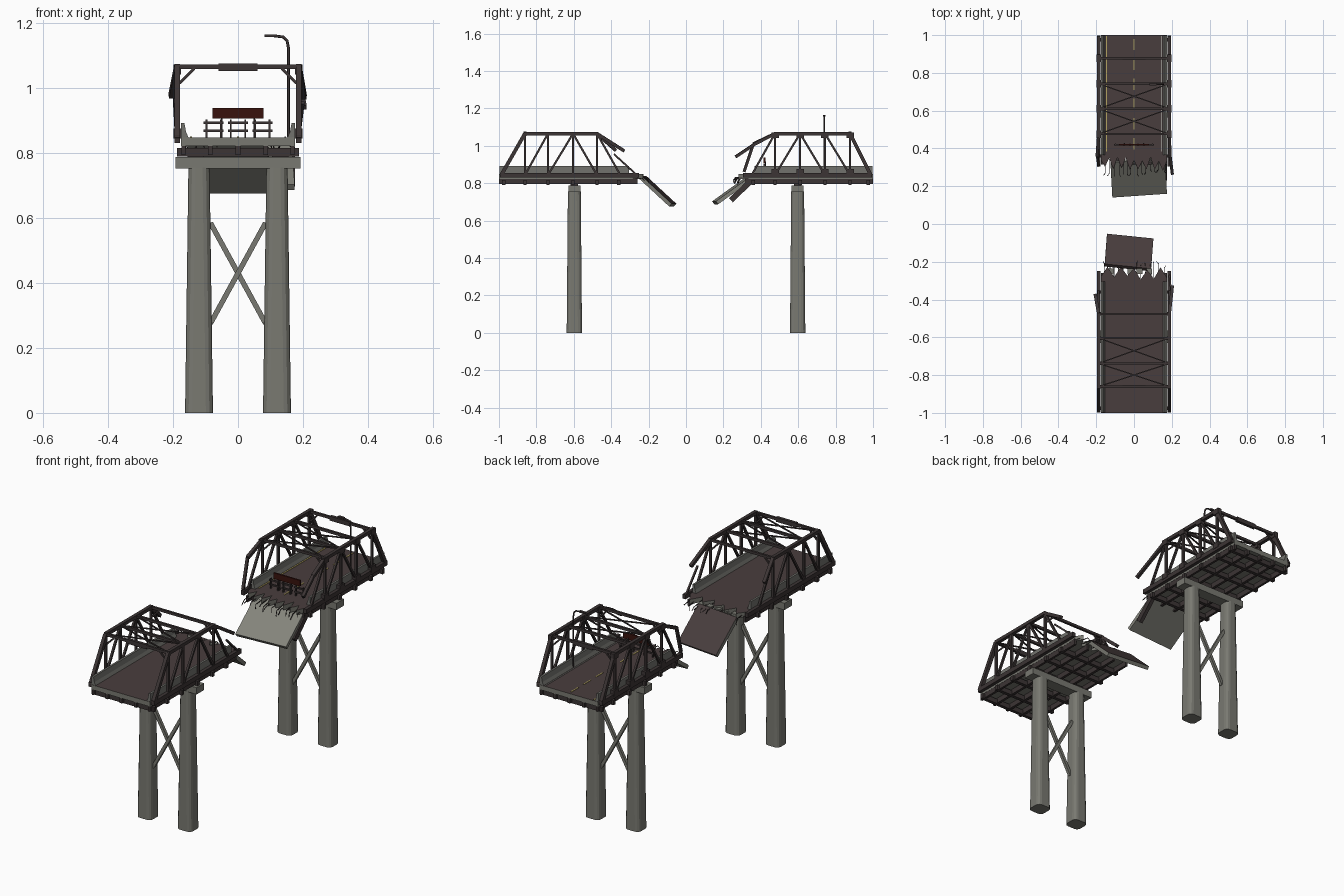
import bpy, bmesh, math, random
from mathutils import Vector, Matrix

if "Cube" in bpy.data.objects:
    bpy.data.objects.remove(bpy.data.objects["Cube"])
random.seed(4)

def mat(name, c):
    m = bpy.data.materials.new(name)
    m.diffuse_color = (*c, 1)
    m.use_nodes = True
    m.node_tree.nodes["Principled BSDF"].inputs["Base Color"].default_value = m.diffuse_color
    return m

STEEL = mat("dark_steel", (0.045, 0.035, 0.035))
ASPHALT = mat("asphalt", (0.066, 0.048, 0.048))
CONCRETE = mat("concrete", (0.19, 0.19, 0.165))
BARRIER = mat("barrier_concrete", (0.17, 0.17, 0.155))
SLAB = mat("broken_concrete", (0.23, 0.23, 0.2))
RED = mat("burnt_red", (0.04, 0.006, 0.004))
YELLOW = mat("road_yellow", (0.45, 0.37, 0.12))
WHITE = mat("faded_white", (0.28, 0.27, 0.25))

def make(name, bm, *mats):
    bmesh.ops.recalc_face_normals(bm, faces=bm.faces)
    me = bpy.data.meshes.new(name)
    bm.to_mesh(me)
    bm.free()
    for m in mats:
        me.materials.append(m)
    ob = bpy.data.objects.new(name, me)
    bpy.context.collection.objects.link(ob)
    return ob

def add_box(bm, c, s):
    M = Matrix.Translation(c) @ Matrix.Diagonal((*s, 1))
    return bmesh.ops.create_cube(bm, size=1, matrix=M)["verts"]

def add_beam(bm, a, b, w=0.016, h=None):
    a, b = Vector(a), Vector(b)
    d = b - a
    M = Matrix.Translation((a + b) / 2) @ d.to_track_quat('Y', 'Z').to_matrix().to_4x4()
    bmesh.ops.create_cube(bm, size=1, matrix=M @ Matrix.Diagonal((w, d.length, h or w, 1)))

def boxes(name, m, items):
    bm = bmesh.new()
    for c, s in items:
        add_box(bm, c, s)
    return make(name, bm, m)

def beams(name, m, items):
    bm = bmesh.new()
    for it in items:
        add_beam(bm, *it)
    return make(name, bm, m)

def prism(name, pts, vec, *mats):
    bm = bmesh.new()
    f = bm.faces.new([bm.verts.new(p) for p in pts])
    r = bmesh.ops.extrude_face_region(bm, geom=[f])
    bmesh.ops.translate(bm, vec=vec, verts=[v for v in r["geom"] if isinstance(v, bmesh.types.BMVert)])
    return make(name, bm, *mats)

def top_faces(ob, idx):
    for p in ob.data.polygons:
        if p.normal.z > 0.5:
            p.material_index = idx

XT, ZB, ZT = 0.187, 0.843, 1.065   # truss plane, bottom and top chord heights

def build_half(s, tag, edge, zig, nodes, n_teeth, xb):
    inner = nodes[0]
    # deck slab with a torn edge
    pts = [(0.175, s, 0.822), (-0.175, s, 0.822)]
    for i in range(n_teeth + 1):
        t = zig * (0.1 if i % 2 else 0.9) + random.uniform(-.012, .012)
        pts.append((-0.175 + 0.35 * i / n_teeth, s * (edge + t), 0.822))
    deck = prism(tag + "_deck", pts, (0, 0, 0.026), CONCRETE, ASPHALT)
    top_faces(deck, 1)
    # bent reinforcing bars
    bars = []
    for i in range(14):
        x = -0.155 + 0.31 * i / 13 + random.uniform(-.006, .006)
        y0, y1 = s * (edge + 0.06), s * (edge - 0.005 + random.uniform(-.02, .01))
        z1 = 0.832 - random.uniform(0, .012)
        bars += [((x, y0, 0.835), (x, y1, z1), .003),
                 ((x, y1, z1), (x + random.uniform(-.01, .01), y1 - s * .012, z1 - random.uniform(.01, .03)), .003)]
    beams(tag + "_rebar", STEEL, bars)
    # stringers, edge girders and floor beams
    L = 1 - edge - 0.03
    mid = s * (1 - L / 2)
    boxes(tag + "_stringers", STEEL,
          [((x, mid, 0.811), (0.014 if abs(x) < .16 else .012, L, 0.033)) for x in (-.168, -.085, 0, .085, .168)])
    boxes(tag + "_floor_beams", STEEL,
          [((0, s * y, 0.803), (0.375, 0.018, 0.026)) for y in [0.36] + nodes + [0.975]])
    # parapets
    for sx in (-1, 1):
        y0 = 0.305 if s < 0 else 0.365
        prof = [(.152, .847), (.176, .847), (.176, .892), (.165, .892), (.160, .865)]
        prism(tag + "_parapet", [(sx * x, s * y0, z) for x, z in prof], (0, s * (0.998 - y0), 0), BARRIER)
    # side trusses
    m, q, e = nodes[1], nodes[2], nodes[3]
    items, plates = [], []
    for sx in (-1, 1):
        P = lambda y, z: (sx * XT, s * y, z)
        items += [(P(0.995, ZB), P(edge + .02, ZB), .018, .024), (P(0.988, ZB), P(e, ZT), .018, .02),
                  (P(e + .005, ZT), P(inner - .005, ZT), .018, .018)]
        items += [(P(y, ZB), P(y, ZT), .012) for y in nodes]
        items += [(P(e, ZB), P(q, ZT), .011), (P(q, ZB), P(m, ZT), .011),
                  (P(m, ZT), P(inner, ZB), .011), (P(inner, ZT), P(inner - .125, ZB), .011)]
        if s > 0:
            plates += [((sx * XT, s * y, z), (.022, .04, .03)) for y in nodes for z in (ZB + .017, ZT - .008)]
        # knee braces under the portals
        for y in (inner, e):
            items.append(((sx * .18, s * y, 1.015), (sx * .135, s * y, 1.06), .008))
    items += xb
    beams(tag + "_side_truss", STEEL, items)
    if plates:
        boxes(tag + "_gusset_plates", STEEL, plates)
    # overhead struts and lateral X bracing
    over = [((-XT, s * y, ZT), (XT, s * y, ZT), .012, .014) for y in nodes]
    pairs = [(m, q), (q, e)] if s < 0 else [(inner, m), (m, q)]
    for a, b in pairs:
        over += [((-XT, s * a, ZT), (XT, s * b, ZT), .006), ((XT, s * a, ZT), (-XT, s * b, ZT), .006)]
    beams(tag + "_top_bracing", STEEL, over)
    boxes(tag + "_portal_plate", STEEL, [((0, s * e, 1.064), (.12, .016, .024))])
    # pier: two tapered columns, cap, bearings, cross brace
    py = s * 0.597
    for sx in (-1, 1):
        bm = bmesh.new()
        for v in add_box(bm, (0, 0, .378), (.086, .082, .756)):
            if v.co.z > .5:
                v.co.x *= .76
                v.co.y *= .84
        ed = [e2 for e2 in bm.edges if abs(e2.verts[0].co.z - e2.verts[1].co.z) > .5]
        bmesh.ops.bevel(bm, geom=ed, offset=.022, segments=3, profile=.5, affect='EDGES')
        bmesh.ops.translate(bm, vec=(sx * .12, py, 0), verts=bm.verts)
        make(tag + "_pier_column", bm, CONCRETE)
    boxes(tag + "_pier_cap", CONCRETE, [((0, py, .77), (.386, .064, .036))])
    boxes(tag + "_bearings", STEEL, [((sx * .13, py, .79), (.05, .04, .012)) for sx in (-1, 1)])
    beams(tag + "_pier_cross_brace", CONCRETE,
          [((-.085, py - .006, .275), (.085, py - .006, .585), .016), ((.085, py + .006, .275), (-.085, py + .006, .585), .016)])

# snapped chords: front half and back half
build_half(-1, "front", .23, .06, [.476, .604, .738, .861], 10, [
    ((XT, -.476, ZT), (.203, -.33, .972), .017),
    ((-XT, -.476, ZT), (-.205, -.375, .975), .017),
    ((.2, -.385, .955), (XT, -.27, .85), .009)])
build_half(1, "back", .285, .065, [.476, .61, .743, .877], 16, [
    ((XT, .476, ZT), (.19, .37, 1.01), .017), ((.19, .37, 1.01), (.203, .265, .94), .016),
    ((-XT, .476, ZT), (-.195, .36, 1.01), .017), ((-.195, .36, 1.01), (-.187, .31, .86), .014)])

# hanging deck slabs
def slab(name, top, low, xdir, w, t, *mats):
    top, low = Vector(top), Vector(low)
    y = low - top
    n = Vector(xdir).cross(y).normalized()
    if n.z < 0:
        n = -n
    xv = Vector(xdir).normalized() * w / 2
    ob = prism(name, [top - xv, top + xv, low + xv, low - xv], -n * t, *mats)
    if len(mats) > 1:
        top_faces(ob, 1)

slab("front_fallen_slab", (-.032, -.224, .838), (-.02, -.064, .69), (.245, -.025, 0), .247, .02, CONCRETE, ASPHALT)
slab("back_fallen_slab", (.02, .335, .836), (.03, .15, .703), (.29, .02, 0), .29, .02, SLAB)
beams("hanging_girder", STEEL, [((.165, .345, .81), (.165, .24, .708), .02, .03)])
boxes("slab_debris", CONCRETE, [((-.12 + .05 * i, -.25, .832), (.03, .03, .012)) for i in range(5)])

# road markings
boxes("centre_dashes", YELLOW, [((0, .425 + .105 * i, .849), (.006, .06, .003)) for i in range(6)])
boxes("edge_line", YELLOW, [((-.145, .69, .849), (.006, .61, .003))])
boxes("white_edge_line", WHITE, [((.145, .69, .849), (.004, .61, .003))])

# road block: three trestles and a red board
rails = []
for cx in (-.075, 0, .075):
    for z in (.868, .893):
        rails.append(((cx, .42, z), (.062, .008, .008)))
    for dx in (-.022, .022):
        rails.append(((cx + dx, .42, .875), (.005, .012, .055)))
boxes("trestle_barricades", STEEL, rails)
boxes("warning_board", RED, [((0, .42, .922), (.157, .009, .032))])
boxes("board_posts", STEEL, [((x, .426, .88), (.006, .006, .07)) for x in (-.05, .05)])

# street lamp
cu = bpy.data.curves.new("lamp_post", 'CURVE')
cu.dimensions = '3D'
cu.bevel_depth = .0045
cu.bevel_resolution = 1
sp = cu.splines.new('POLY')
path = [(.155, .85), (.155, 1.125), (.151, 1.145), (.14, 1.157), (.11, 1.161)]
sp.points.add(len(path) - 1)
for p, (x, z) in zip(sp.points, path):
    p.co = (x, .74, z, 1)
cu.materials.append(STEEL)
bpy.context.collection.objects.link(bpy.data.objects.new("lamp_post", cu))
boxes("lamp_head", STEEL, [((.1, .74, 1.161), (.036, .014, .008))])
